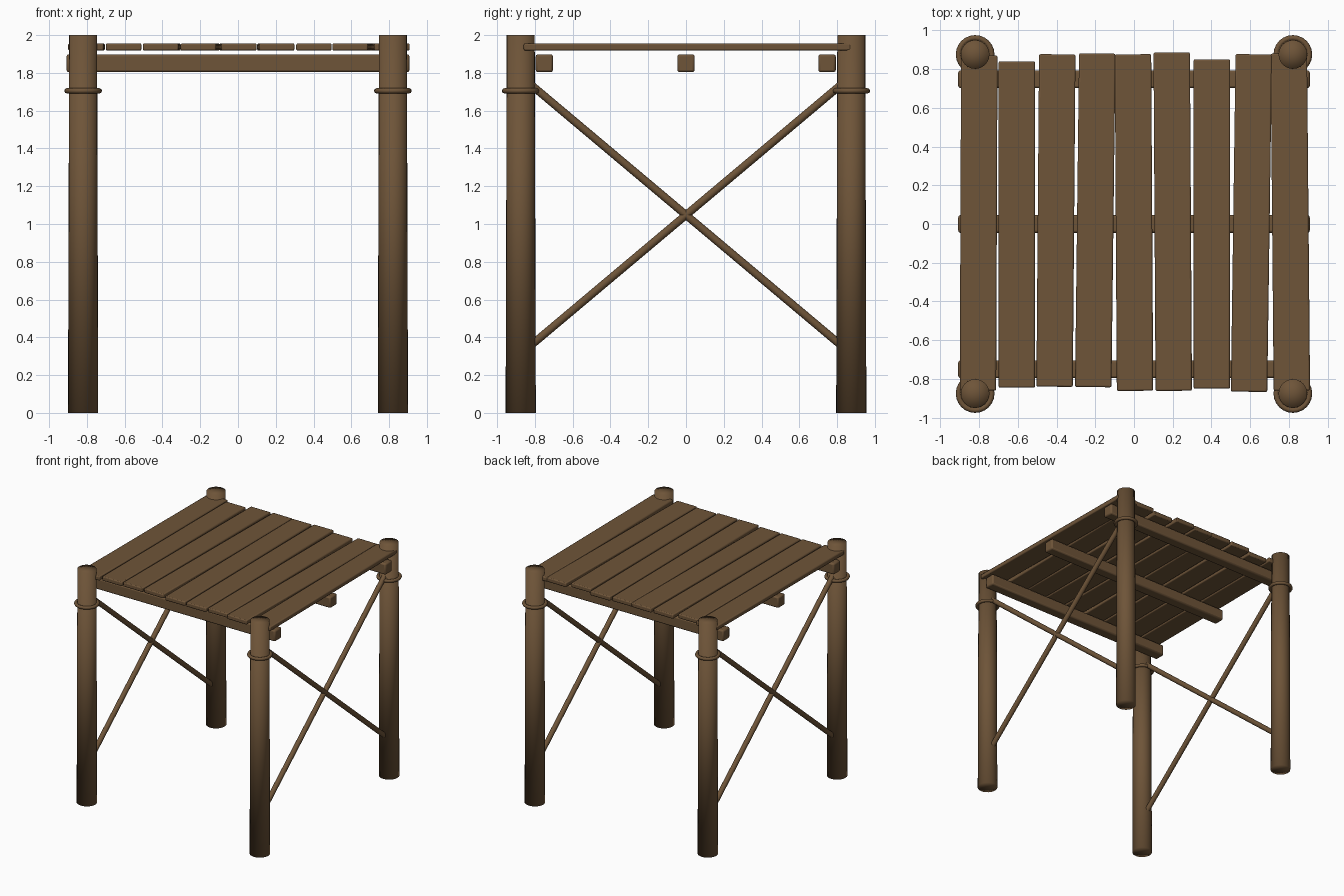
import bpy, math
from mathutils import Vector

if "Cube" in bpy.data.objects:
    bpy.data.objects.remove(bpy.data.objects["Cube"])

wood = bpy.data.materials.new("brown wood")
wood.diffuse_color = (0.156, 0.089, 0.040, 1)
wood.use_nodes = True
wood.node_tree.nodes["Principled BSDF"].inputs["Base Color"].default_value = wood.diffuse_color


def finish(name, smooth=True):
    ob = bpy.context.object
    ob.name = name
    ob.data.materials.append(wood)
    if smooth:
        bpy.ops.object.shade_smooth()
    return ob


def box(name, loc, size, rot=0.0, bevel=0.01):
    bpy.ops.mesh.primitive_cube_add(size=1, location=loc, rotation=(0, 0, rot))
    ob = bpy.context.object
    ob.scale = size
    bpy.ops.object.transform_apply(location=False, rotation=False, scale=True)
    mod = ob.modifiers.new("bevel", 'BEVEL')
    mod.width = bevel
    mod.segments = 2
    finish(name, False)
    bpy.ops.object.shade_smooth_by_angle(angle=math.radians(40))


def pole(name, a, b, radius):
    a, b = Vector(a), Vector(b)
    d = b - a
    bpy.ops.mesh.primitive_cylinder_add(vertices=12, radius=radius, depth=d.length,
                                        location=(a + b) / 2)
    ob = bpy.context.object
    ob.rotation_euler = d.to_track_quat('Z', 'Y').to_euler()
    finish(name, False)
    bpy.ops.object.shade_smooth_by_angle(angle=math.radians(40))


# Tapered corner posts with a rope ring near the top
PX, PY = 0.82, 0.875
for sx, side in ((-1, "left"), (1, "right")):
    for sy, end in ((-1, "front"), (1, "back")):
        bpy.ops.mesh.primitive_cone_add(vertices=24, radius1=0.08, radius2=0.074, depth=2,
                                        end_fill_type='TRIFAN',
                                        location=(sx * PX, sy * PY, 1))
        finish(f"post_{end}_{side}")
        bpy.ops.mesh.primitive_torus_add(major_segments=24, minor_segments=8,
                                         major_radius=0.086, minor_radius=0.014,
                                         location=(sx * PX, sy * PY, 1.705))
        finish(f"rope_ring_{end}_{side}")

    # Crossed braces between front and back posts
    for s in (-1, 1):
        pole(f"brace_{side}", (sx * PX, s * 0.83, 1.745), (sx * PX, -s * 0.83, 0.35), 0.021)

# Crossbeams under the deck
for y in (-0.75, 0.0, 0.747):
    box("crossbeam", (0, y, 1.851), (1.815, 0.092, 0.095), bevel=0.012)

# Uneven deck planks: centre x, back y, front y, twist
planks = [
    (-0.802, 0.87, -0.86, -0.004), (-0.605, 0.84, -0.845, 0.0),
    (-0.403, 0.876, -0.84, -0.008), (-0.20, 0.88, -0.842, -0.012),
    (0.0, 0.876, -0.861, 0.006), (0.20, 0.886, -0.861, 0.006),
    (0.402, 0.85, -0.85, 0.0), (0.606, 0.876, -0.866, -0.014),
    (0.807, 0.88, -0.86, 0.009),
]
for x, back, front, rot in planks:
    box("deck_plank", (x, (back + front) / 2, 1.937), (0.188, back - front, 0.038), rot, 0.008)
